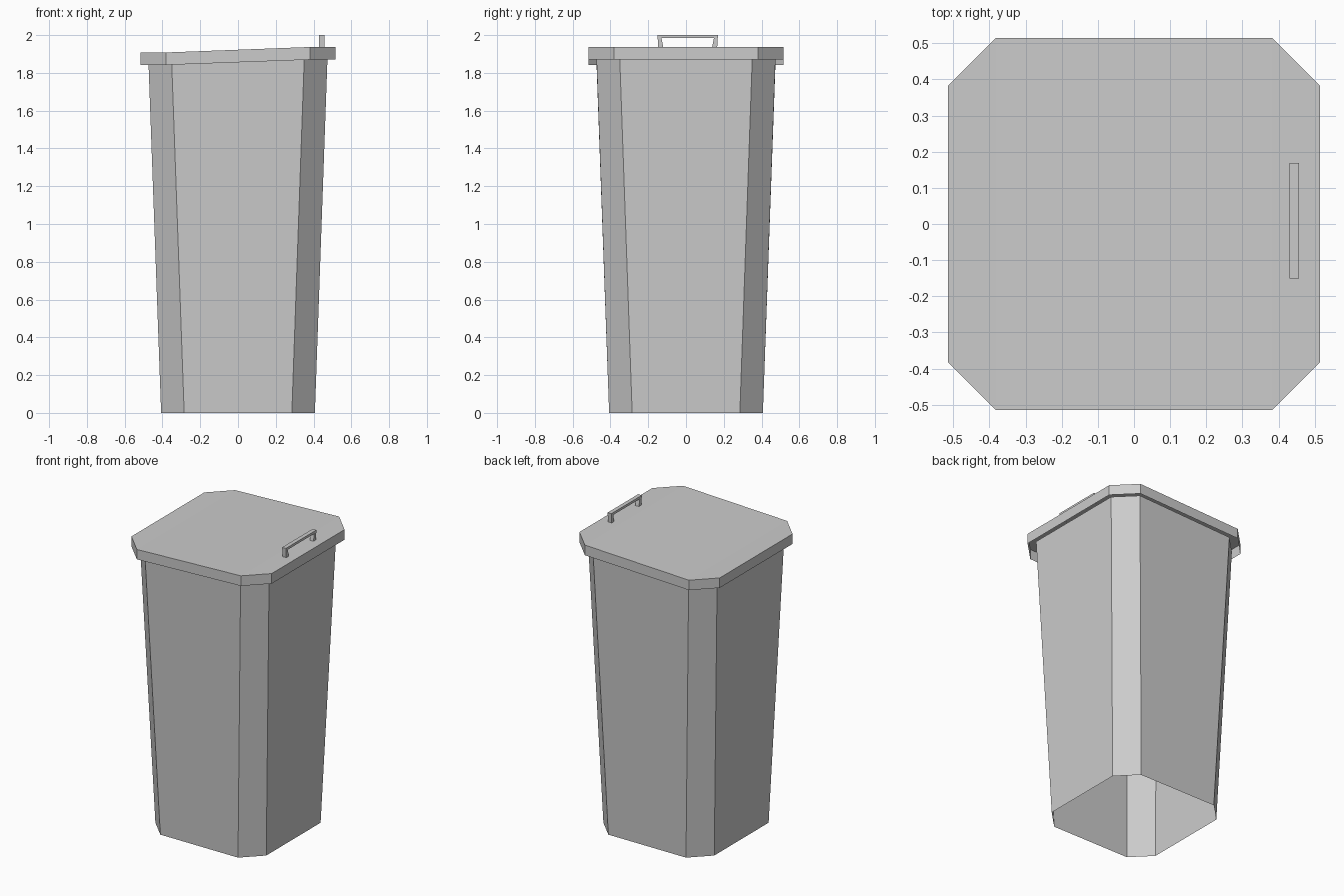
import bpy, bmesh

if "Cube" in bpy.data.objects:
    bpy.data.objects.remove(bpy.data.objects["Cube"])

grey = bpy.data.materials.new("plain grey")
grey.diffuse_color = (0.6, 0.6, 0.6, 1)
grey.use_nodes = True
grey.node_tree.nodes["Principled BSDF"].inputs["Base Color"].default_value = grey.diffuse_color


def make_object(name, bm):
    bmesh.ops.recalc_face_normals(bm, faces=bm.faces)
    mesh = bpy.data.meshes.new(name)
    bm.to_mesh(mesh)
    bm.free()
    mesh.materials.append(grey)
    obj = bpy.data.objects.new(name, mesh)
    bpy.context.collection.objects.link(obj)
    return obj


def octagon(half, flat):
    """Square with cut corners, counter-clockwise from the right side."""
    corners = []
    x, y, fx, fy = half, flat, flat, half
    for _ in range(4):
        corners += [(x, y), (fx, fy)]
        x, y, fx, fy = -y, x, -fy, fx
    return corners


def slope(x, low, high, flat):
    """Height rising from left to right, level beyond the cut corners."""
    t = (max(-flat, min(flat, x)) + flat) / (2 * flat)
    return low + (high - low) * t


def walls(bm, lower, upper):
    a = [bm.verts.new(p) for p in lower]
    b = [bm.verts.new(p) for p in upper]
    n = len(a)
    for i in range(n):
        j = (i + 1) % n
        bm.faces.new((a[i], a[j], b[j], b[i]))
    return b


# Tapered bin body, a thin shell open at both ends
bm = bmesh.new()
walls(bm,
      [(x, y, 0) for x, y in octagon(0.407, 0.285)],
      [(x, y, slope(x, 1.856, 1.885, 0.351)) for x, y in octagon(0.474, 0.351)])
make_object("bin_body", bm)

# Sloping lid: hollow skirt with a top in three strips
bm = bmesh.new()
outline = octagon(0.515, 0.382)
rim = walls(bm,
            [(x, y, slope(x, 1.842, 1.87, 0.382)) for x, y in outline],
            [(x, y, slope(x, 1.908, 1.937, 0.382)) for x, y in outline])
for strip in ((0, 1, 6, 7), (1, 2, 5, 6), (2, 3, 4, 5)):
    bm.faces.new([rim[i] for i in strip])
make_object("lid", bm)

# Handle: arch profile in the side plane, given thickness along x
half, mid, base = 0.16, 0.009, 1.936
arch = [(-half, 2.0), (-half + 0.004, base), (-half + 0.031, base), (-half + 0.021, 1.984)]
arch += [(-y, z) for y, z in reversed(arch)]
bm = bmesh.new()
sides = [[bm.verts.new((x, mid + y, z)) for y, z in arch] for x in (0.430, 0.457)]
for i in range(8):
    j = (i + 1) % 8
    bm.faces.new((sides[0][i], sides[0][j], sides[1][j], sides[1][i]))
for s in sides:
    for quad in ((0, 1, 2, 3), (0, 3, 4, 7), (4, 5, 6, 7)):
        bm.faces.new([s[i] for i in quad])
make_object("lid_handle", bm)
